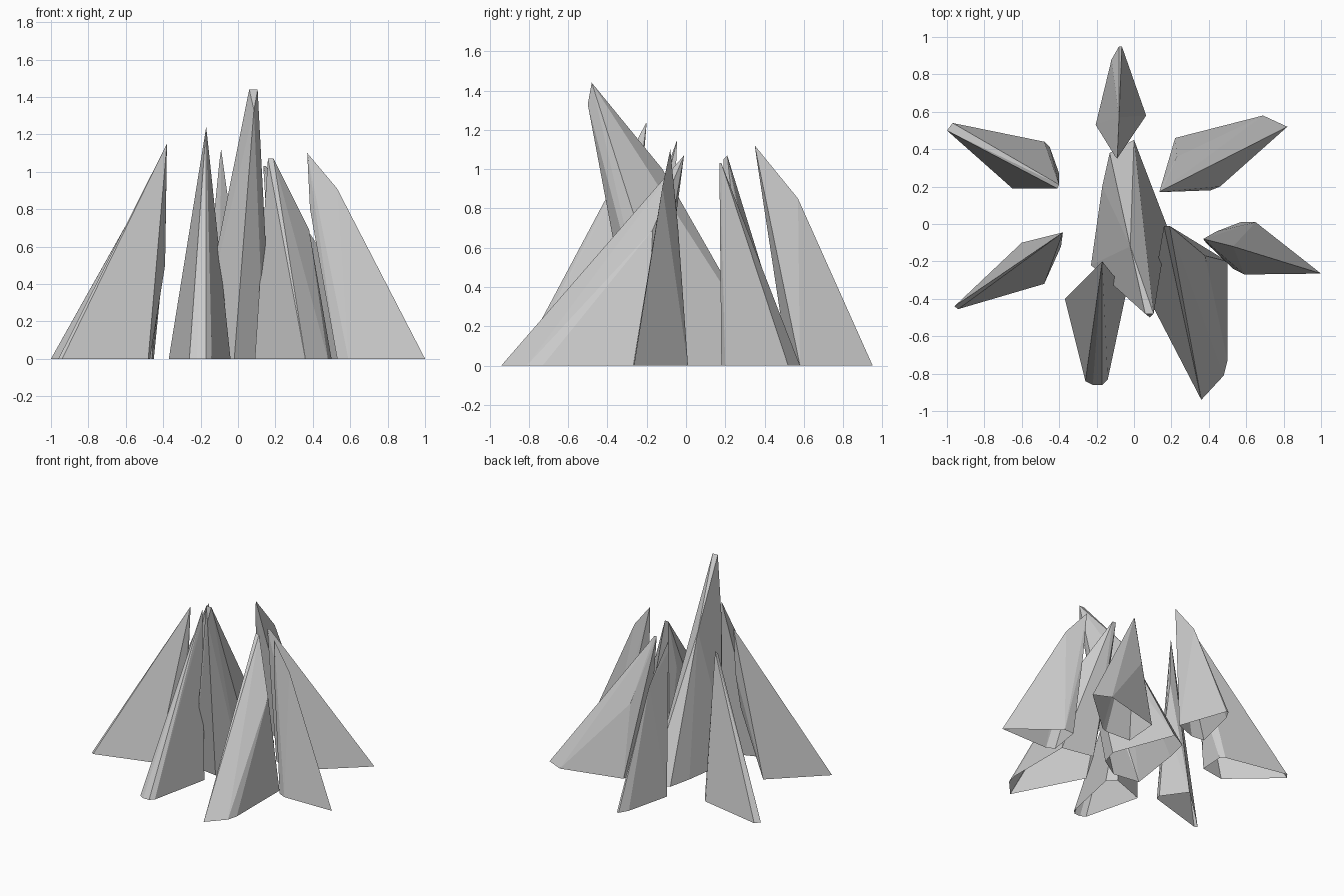
import bpy, bmesh


def shard(name, base, upper):
    """Faceted, open-bottomed spike: hull of a ground outline and a few upper corners."""
    bm = bmesh.new()
    for x, y in base:
        bm.verts.new((x, y, 0))
    for p in upper:
        bm.verts.new(p)
    bmesh.ops.convex_hull(bm, input=bm.verts[:])
    # open underside
    floor = [f for f in bm.faces if all(v.co.z < 1e-4 for v in f.verts)]
    bmesh.ops.delete(bm, geom=floor, context='FACES')
    loose = [v for v in bm.verts if not v.link_faces]
    bmesh.ops.delete(bm, geom=loose, context='VERTS')
    bmesh.ops.recalc_face_normals(bm, faces=bm.faces[:])
    me = bpy.data.meshes.new(name)
    bm.to_mesh(me)
    bm.free()
    ob = bpy.data.objects.new(name, me)
    bpy.context.collection.objects.link(ob)
    return ob


# tall central spike, leaning to the front
shard("center_shard",
      [(0, .45), (-.13, .38), (-.17, .2), (-.23, -.22), (-.02, -.25), (.14, -.15), (.18, -.02), (.08, .12)],
      [(.06, -.48, 1.44), (.105, -.48, 1.44), (.085, -.5, 1.33), (-.02, -.12, 1.0)])

# ring of spikes leaning inwards
shard("back_left_shard",
      [(-1, .5), (-.97, .54), (-.48, .44), (-.45, .41), (-.46, .22), (-.65, .19)],
      [(-.41, .19, 1.05), (-.4, .21, 1.07), (-.4, .27, .5)])

shard("front_left_shard",
      [(-.96, -.44), (-.94, -.455), (-.48, -.32), (-.47, -.28), (-.6, -.1)],
      [(-.38, -.045, 1.15), (-.385, -.06, .8), (-.39, -.12, .5)])

shard("back_shard",
      [(-.08, .95), (-.065, .95), (-.12, .88), (-.205, .53), (-.1, .52), (.065, .58)],
      [(-.09, .35, 1.12), (-.1, .36, 1.05), (-.08, .57, .85)])

shard("back_right_shard",
      [(.82, .52), (.69, .58), (.22, .46), (.2, .19), (.41, .18), (.46, .2)],
      [(.135, .17, 1.03), (.15, .18, 1.03), (.23, .36, .55)])

shard("right_shard",
      [(1, -.265), (.97, -.25), (.59, -.27), (.53, -.24), (.57, .01), (.65, .01)],
      [(.37, -.08, 1.1), (.385, -.1, .8), (.53, -.12, .91), (.44, -.04, .7)])

shard("front_right_shard",
      [(.09, -.42), (.3, -.73), (.36, -.94), (.48, -.81), (.5, -.73), (.5, -.2), (.25, -.15)],
      [(.16, -.01, 1.07), (.19, -.01, 1.07), (.26, -.07, .88), (.38, -.17, .69), (.15, -.1, .68)])

shard("front_shard",
      [(-.26, -.84), (-.22, -.86), (-.17, -.86), (-.14, -.83), (-.04, -.36), (-.1, -.3), (-.37, -.4)],
      [(-.17, -.2, 1.24), (-.16, -.22, 1.15)])
